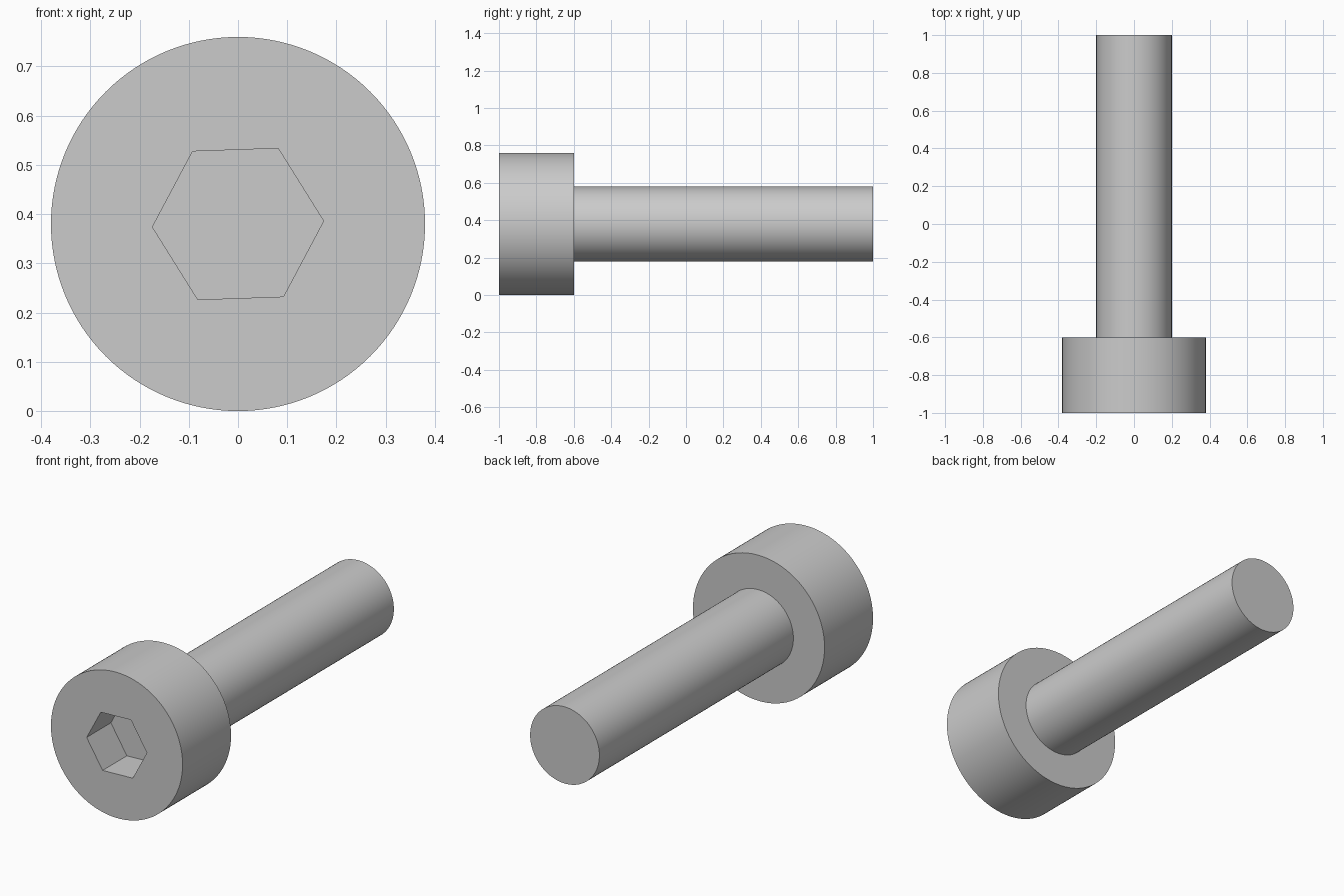
import bpy
import bmesh
from math import cos, sin, tau, radians

cube = bpy.data.objects.get("Cube")
if cube:
    bpy.data.objects.remove(cube, do_unlink=True)

HEAD_R, SHAFT_R, SOCKET_R = 0.38, 0.2, 0.174
FRONT, SHOULDER, TIP, SOCKET_FLOOR = -1.0, -0.6, 1.0, -0.8
SIDES = 128

steel = bpy.data.materials.new("grey_steel")
steel.use_nodes = True
grey = (0.6, 0.6, 0.6, 1)
steel.diffuse_color = grey
steel.node_tree.nodes["Principled BSDF"].inputs["Base Color"].default_value = grey

bm = bmesh.new()


def ring(radius, y, sides=SIDES, turn=0.0):
    """Loop of vertices around the screw axis."""
    return [bm.verts.new((radius * cos(turn + tau * i / sides), y,
                          HEAD_R + radius * sin(turn + tau * i / sides)))
            for i in range(sides)]


def bridge(a, b):
    """Band of quads between two equal loops."""
    n = len(a)
    for i in range(n):
        j = (i + 1) % n
        bm.faces.new((a[i], a[j], b[j], b[i]))


def loop_edges(loop):
    return [bm.edges.get((loop[i - 1], loop[i])) for i in range(len(loop))]


# Head, shoulder and shaft
profile = [(HEAD_R, FRONT), (HEAD_R, SHOULDER), (SHAFT_R, SHOULDER), (SHAFT_R, TIP)]
rings = [ring(r, y) for r, y in profile]
for a, b in zip(rings, rings[1:]):
    bridge(a, b)
bm.faces.new(rings[-1])

# Hexagonal socket, slightly turned
rim = ring(SOCKET_R, FRONT, 6, radians(2))
floor = ring(SOCKET_R, SOCKET_FLOOR, 6, radians(2))
bridge(rim, floor)
bm.faces.new(floor)

# Front face around the socket
bmesh.ops.triangle_fill(bm, use_beauty=True, normal=(0, -1, 0),
                        edges=loop_edges(rings[0]) + loop_edges(rim))
bmesh.ops.recalc_face_normals(bm, faces=bm.faces)

mesh = bpy.data.meshes.new("socket_head_bolt")
bm.to_mesh(mesh)
bm.free()
mesh.materials.append(steel)
bolt = bpy.data.objects.new("socket_head_bolt", mesh)
bpy.context.collection.objects.link(bolt)

# Smooth round sides, sharp rims
bpy.ops.object.select_all(action='DESELECT')
bolt.select_set(True)
bpy.context.view_layer.objects.active = bolt
bpy.ops.object.shade_smooth_by_angle(angle=radians(30))
